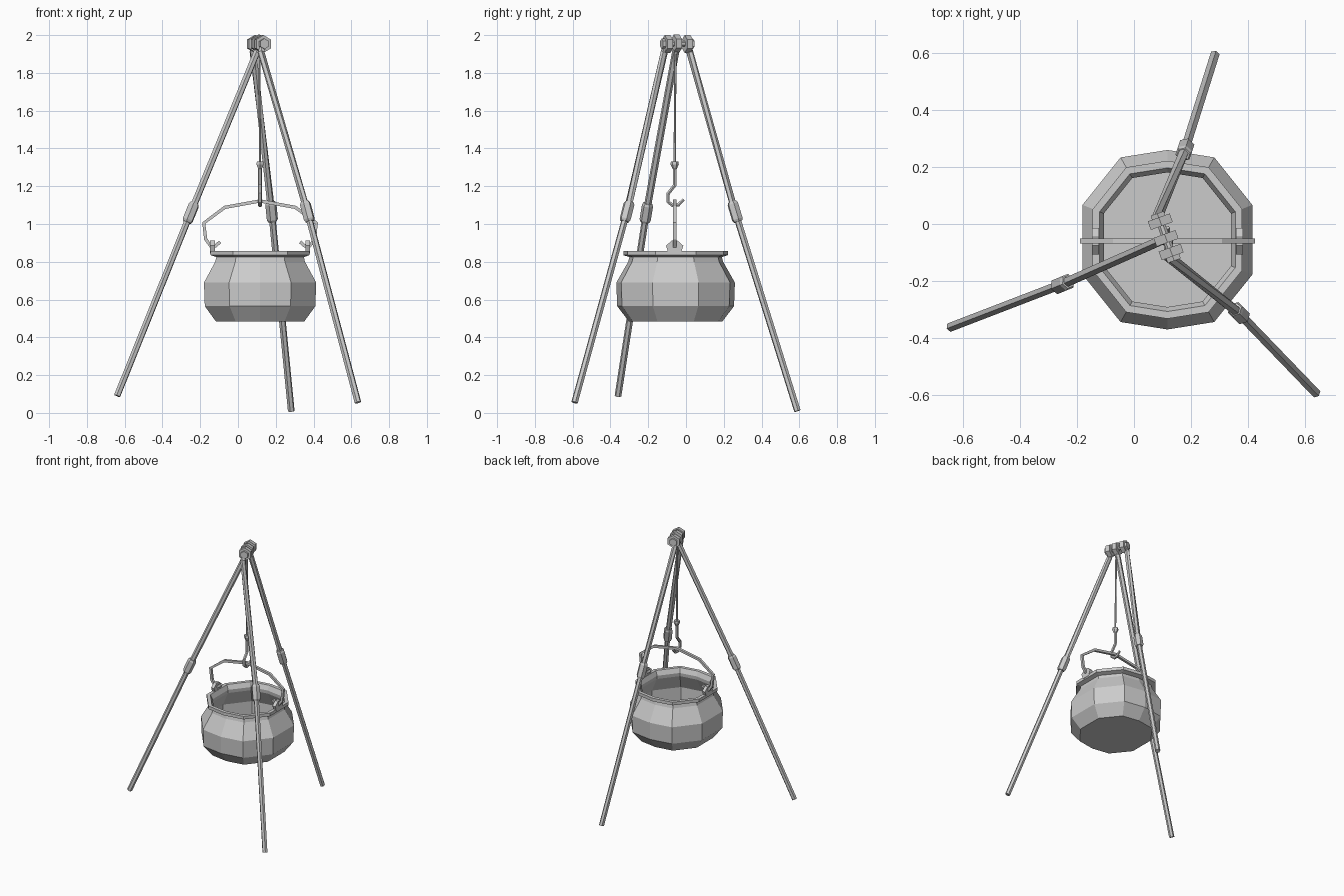
import bpy, bmesh, math
from mathutils import Vector, Matrix

if "Cube" in bpy.data.objects:
    bpy.data.objects.remove(bpy.data.objects["Cube"])

V = Vector


def finish(name, bm):
    bmesh.ops.recalc_face_normals(bm, faces=bm.faces)
    me = bpy.data.meshes.new(name)
    bm.to_mesh(me)
    bm.free()
    ob = bpy.data.objects.new(name, me)
    bpy.context.collection.objects.link(ob)
    return ob


def skin(bm, rings, caps=True):
    rows = [[bm.verts.new(p) for p in r] for r in rings]
    n = len(rows[0])
    for a, b in zip(rows, rows[1:]):
        for i in range(n):
            j = (i + 1) % n
            bm.faces.new((a[i], a[j], b[j], b[i]))
    if caps:
        bm.faces.new(rows[0][::-1])
        bm.faces.new(rows[-1])


def tube(name, pts, radii, sides=6, ref=(0, 0, 1)):
    """Sweep a polygon of the given radius (or radii) along a path."""
    pts = [V(p) for p in pts]
    if not isinstance(radii, (list, tuple)):
        radii = [radii] * len(pts)
    rings = []
    for k, p in enumerate(pts):
        d = V((0, 0, 0))
        if k:
            d += (p - pts[k - 1]).normalized()
        if k < len(pts) - 1:
            d += (pts[k + 1] - p).normalized()
        d.normalize()
        u = V(ref).cross(d).normalized()
        w = d.cross(u)
        ring = []
        for i in range(sides):
            a = 2 * math.pi * (i + 0.5) / sides
            ring.append(p + radii[k] * (math.cos(a) * u + math.sin(a) * w))
        rings.append(ring)
    bm = bmesh.new()
    skin(bm, rings)
    return finish(name, bm)


# legs: foot, joint, top, eyelet centre
axis = V((0.34, -0.94, 0))
legs = {
    "left": ((-0.64, -0.36, 0.09), (-0.25, -0.21, 1.06), (0.10, -0.055, 1.91), (0.112, -0.05, 1.955)),
    "back": ((0.282, 0.59, 0.01), (0.178, 0.26, 1.065), (0.08, 0.02, 1.91), (0.092, 0.008, 1.953)),
    "right": ((0.635, -0.59, 0.055), (0.367, -0.312, 1.065), (0.122, -0.115, 1.91), (0.13, -0.098, 1.953)),
}
for side, pts in legs.items():
    foot, joint, top, eye = map(V, pts)
    tube(side + "_lower_leg", (foot, joint), 0.018)
    tube(side + "_upper_leg", (joint, top, eye), 0.019)
    d = (eye - foot).normalized()
    # sleeve with chamfered ends
    tube(side + "_sleeve", [joint + d * t for t in (-0.055, -0.042, 0.042, 0.055)],
         [0.024, 0.03, 0.03, 0.024])
    # eyelet on the shared bolt
    tube(side + "_eyelet", (eye - axis * 0.016, eye + axis * 0.016), 0.047)

# bolt through the eyelets with a head at each end
mid = V((0.111, -0.046, 1.954))
tube("bolt", [mid + axis * t for t in (-0.08, 0.08)], 0.015, 8)
for label, s in (("front", 1), ("back", -1)):
    tube(label + "_bolt_head", (mid + axis * s * 0.07, mid + axis * s * 0.088), 0.028)

# hanging rod, collar and hook
x0, y0 = 0.117, -0.06
tube("hanging_rod", ((x0, y0, 1.30), (x0 - 0.005, y0 + 0.004, 1.95)), 0.006, 6, (0, 1, 0))
tube("rod_collar", [(x0, y0, z) for z in (1.29, 1.315, 1.33)], [0.010, 0.022, 0.020], 6, (0, 1, 0))
hook = [(-0.06, 1.32), (-0.06, 1.205), (-0.095, 1.16), (-0.095, 1.118),
        (-0.07, 1.098), (-0.04, 1.102), (-0.012, 1.13)]
tube("hook", [(x0, y, z) for y, z in hook], [0.011] * 6 + [0.008], 6, (1, 0, 0))

# pot: ten-sided outline scaled through a profile, outside then inside
q = [(0.297, 0.122), (0.164, 0.288)]
outline = ([(x, y) for x, y in q] + [(0, 0.314)] + [(-x, y) for x, y in q[::-1]] +
           [(-x, -y) for x, y in q] + [(0, -0.314)] + [(x, -y) for x, y in q[::-1]])
profile = [(0.79, 0.485), (0.985, 0.565), (1, 0.69), (0.80, 0.80), (0.78, 0.825),
           (0.88, 0.835), (0.88, 0.858), (0.80, 0.858), (0.75, 0.825),
           (0.76, 0.80), (0.95, 0.69), (0.94, 0.575), (0.76, 0.51)]
bm = bmesh.new()
skin(bm, [[V((x0 + x * s, y0 + 0.005 + y * s, z)) for x, y in outline] for s, z in profile])
finish("pot", bm)

# ears on the rim
ear = [(-0.032, 0.845), (0.032, 0.845), (0.046, 0.885), (0.015, 0.912), (-0.015, 0.912), (-0.046, 0.885)]
for label, s in (("left", -1), ("right", 1)):
    bm = bmesh.new()
    skin(bm, [[V((x0 + s * x, y0 + y, z)) for y, z in ear] for x in (0.24, 0.264)])
    finish(label + "_ear", bm)

# bail handle with curled ends
half = [(0.212, 0.905), (0.235, 0.885), (0.262, 0.883), (0.288, 0.92), (0.298, 1.005),
        (0.187, 1.088)]
path = [(-x, z) for x, z in half] + [(0, 1.122)] + half[::-1]
tube("handle", [(x0 + x, y0, z) for x, z in path], 0.0125, 4, (0, 1, 0))
